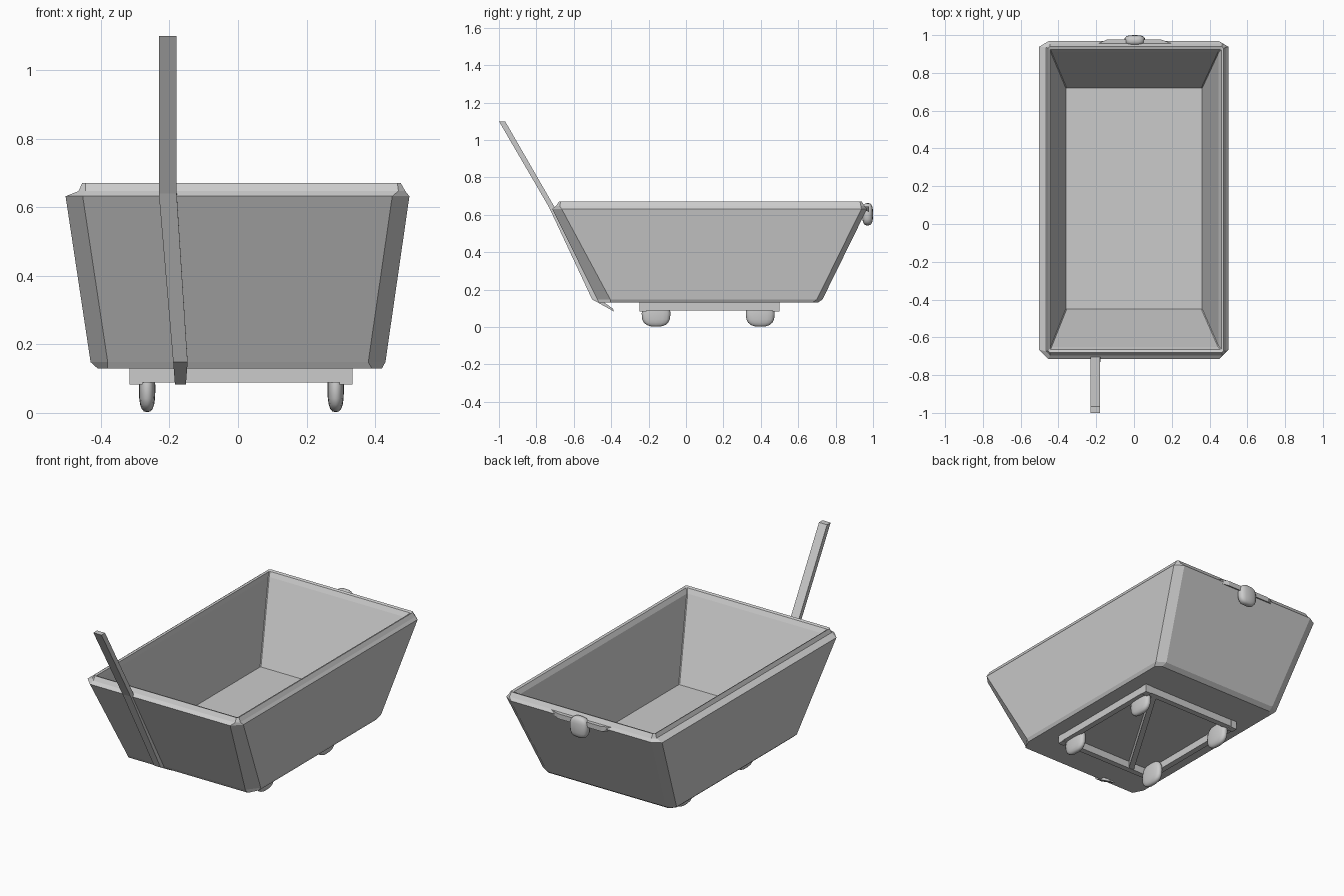
import bpy
import bmesh
from math import copysign
from mathutils import Vector

if "Cube" in bpy.data.objects:
    bpy.data.objects.remove(bpy.data.objects["Cube"])


def make(name, verts, faces):
    me = bpy.data.meshes.new(name)
    me.from_pydata(verts, [], faces)
    bm = bmesh.new()
    bm.from_mesh(me)
    bmesh.ops.recalc_face_normals(bm, faces=bm.faces)
    bm.to_mesh(me)
    bm.free()
    ob = bpy.data.objects.new(name, me)
    bpy.context.collection.objects.link(ob)
    return ob


def loft(name, rings):
    n = len(rings[0])
    verts = [p for r in rings for p in r]
    faces = [(k*n + i, k*n + (i+1) % n, (k+1)*n + (i+1) % n, (k+1)*n + i)
             for k in range(len(rings)-1) for i in range(n)]
    faces += [tuple(reversed(range(n))), tuple(range(len(verts)-n, len(verts)))]
    return make(name, verts, faces)


def ring(xl, xr, yf, yb, z, cx, cf, cb):
    # rectangle with clipped corners (separate depth at front and back)
    return [(xl+cx, yf, z), (xr-cx, yf, z), (xr, yf+cf, z), (xr, yb-cb, z),
            (xr-cx, yb, z), (xl+cx, yb, z), (xl, yb-cb, z), (xl, yf+cf, z)]


def bar(name, a, b, width, z0, z1):
    a, b = Vector(a), Vector(b)
    d = (b - a).normalized()
    s = Vector((-d.y, d.x)) * width / 2
    foot = [a + s, a - s, b - s, b + s]
    return loft(name, [[(p.x, p.y, z) for p in foot] for z in (z0, z1)])


def ball(name, loc, size, power=.75):
    # sphere swollen towards a rounded block
    bpy.ops.mesh.primitive_uv_sphere_add(segments=16, ring_count=10, radius=1, location=loc)
    ob = bpy.context.object
    ob.name = name
    for v in ob.data.vertices:
        v.co = [copysign(abs(c) ** power, c) * s for c, s in zip(v.co, size)]
    bpy.ops.object.shade_smooth()
    return ob


# hollow tub: outside up to the rim, then down inside to the floor
loft("tub", [
    ring(-.41, .42, -.465, .705, .13, .03, .06, .03),
    ring(-.43, .43, -.475, .73, .148, .05, .07, .03),
    ring(-.503, .50, -.715, .968, .632, .05, .05, .03),
    ring(-.465, .488, -.695, .955, .647, .02, .02, .02),
    ring(-.455, .475, -.68, .94, .67, .01, .01, .01),
    ring(-.445, .462, -.665, .925, .665, .004, .004, .004),
    ring(-.44, .448, -.65, .91, .64, .004, .004, .004),
    ring(-.36, .36, -.45, .72, .21, .004, .004, .004)])

# push handle: flat bar that runs down the front and hooks under the tub
path = [(-.205, .026, -1.0, 1.1, -.967, 1.1),
        (-.205, .026, -.732, .64, -.705, .645),
        (-.168, .021, -.502, .148, -.465, .15),
        (-.168, .016, -.385, .083, -.39, .098)]
loft("push_handle", [[(x-w, y0, z0), (x+w, y0, z0), (x+w, y1, z1), (x-w, y1, z1)]
                     for x, w, y0, z0, y1, z1 in path])

# undercarriage frame with corner blocks and a diagonal brace
L, R, F, B = -.298, .315, -.23, .482
for y, n in ((F, "front"), (B, "back")):
    bar(n + "_frame_bar", (L, y), (R, y), .034, .088, .135)
for x, n in ((L, "left"), (R, "right")):
    bar(n + "_frame_bar", (x, F), (x, B), .034, .088, .135)
    for y in (F, B):
        bar("frame_corner_block", (x - .019, y), (x + .019, y), .038, .083, .135)
bar("frame_brace", (-.17, F), (.26, B), .03, .09, .135)

# wheels
for x in (-.265, .285):
    for y in (-.16, .397):
        ball("wheel", (x, y, .07), (.024, .077, .068))

# rear latch plate and knob
plate = [(-.19, .955), (.20, .955), (.14, .978), (-.14, .978)]
loft("latch_plate", [[(x, y, .625 - (y - .955) * .4) for x, y in plate],
                     [(x, y, .645) for x, y in plate]])
ball("latch_knob", (.004, .971, .603), (.056, .029, .06), .7)
